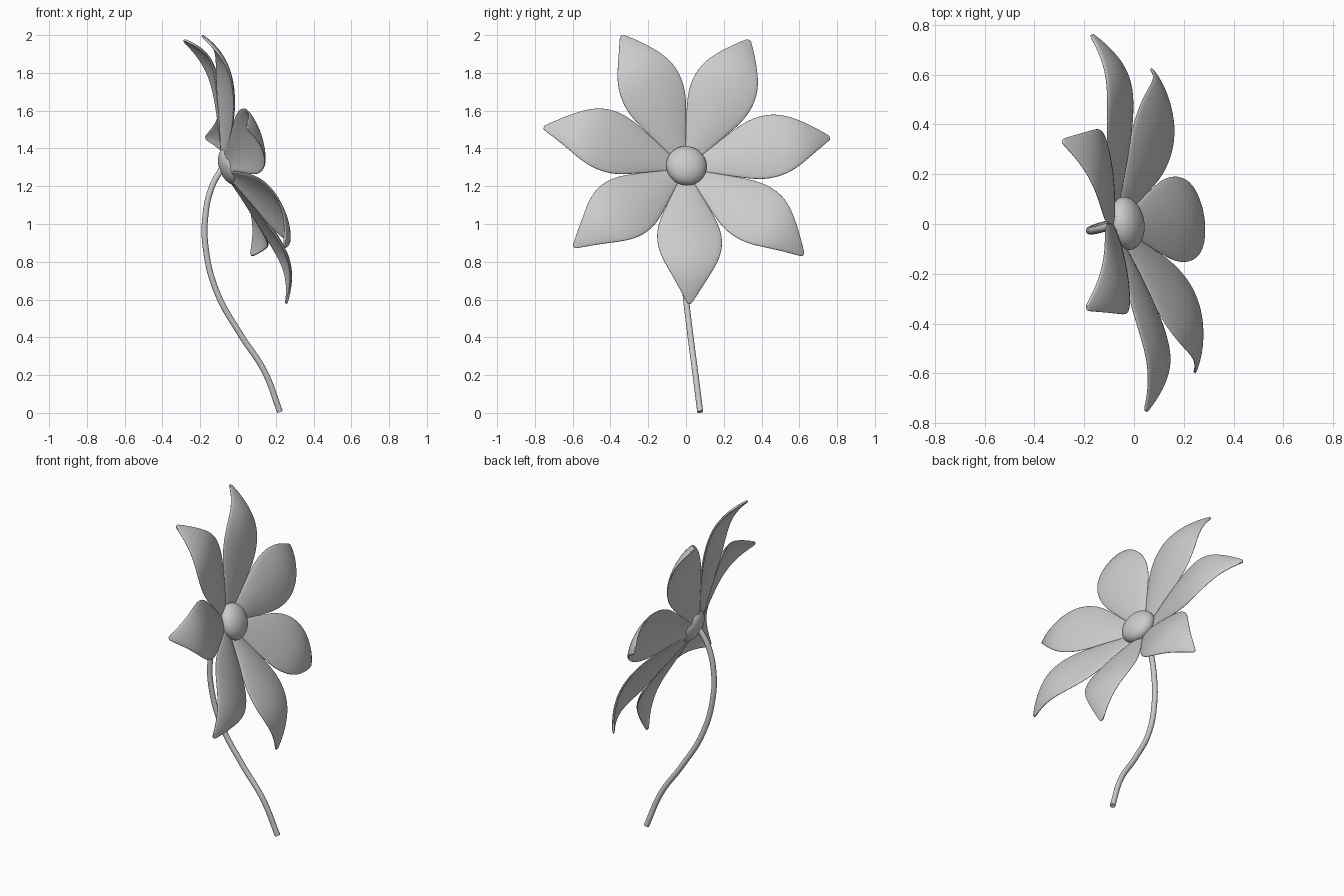
import bpy, bmesh, math
from mathutils import Vector, Matrix

if "Cube" in bpy.data.objects:
    bpy.data.objects.remove(bpy.data.objects["Cube"])

# Flower head frame: it faces mostly +x, tilted up a little
base = Vector((-0.083, -0.006, 1.29))
normal = Vector((0.933, 0.146, 0.330)).normalized()
down = Vector((0.27, 0.02, 0.59)) - base
down = (down - normal * down.dot(normal)).normalized()
side = normal.cross(down)
frame = Matrix((down, side, normal)).transposed().to_4x4()
frame.translation = base

# Petal profile: distance from the centre, half width, arch height
PROFILE = [(0.00, 0.008, 0.000), (0.10, 0.050, 0.040), (0.20, 0.098, 0.080),
           (0.30, 0.145, 0.115), (0.37, 0.170, 0.137), (0.44, 0.178, 0.156),
           (0.51, 0.170, 0.169), (0.58, 0.142, 0.172), (0.65, 0.099, 0.158),
           (0.72, 0.054, 0.127), (0.77, 0.020, 0.094), (0.785, 0.007, 0.084)]
COLS = 6


def smooth(obj):
    for p in obj.data.polygons:
        p.use_smooth = True


def make_petal(name, angle):
    bm = bmesh.new()
    rows = []
    for r, w, h in PROFILE:
        row = []
        for j in range(COLS + 1):
            t = 2 * j / COLS - 1
            droop = 0.028 * (w / 0.178) * t * t
            row.append(bm.verts.new((r, w * t, h - droop)))
        rows.append(row)
    for a, b in zip(rows, rows[1:]):
        for j in range(COLS):
            bm.faces.new((a[j], b[j], b[j + 1], a[j + 1]))
    mesh = bpy.data.meshes.new(name)
    bm.to_mesh(mesh)
    bm.free()
    obj = bpy.data.objects.new(name, mesh)
    bpy.context.collection.objects.link(obj)
    obj.matrix_world = frame @ Matrix.Rotation(angle, 4, 'Z')
    thick = obj.modifiers.new("thickness", 'SOLIDIFY')
    thick.thickness = 0.012
    thick.offset = 0
    sub = obj.modifiers.new("smooth", 'SUBSURF')
    sub.levels = sub.render_levels = 2
    smooth(obj)


# Seven petals around the centre
for i in range(7):
    make_petal(f"petal_{i + 1}", i * math.tau / 7)

# Flattened dome in the middle
bpy.ops.mesh.primitive_uv_sphere_add(segments=40, ring_count=20, radius=1)
centre = bpy.context.object
centre.name = "flower_centre"
centre.matrix_world = (frame @ Matrix.Translation((0, 0, 0.055))
                       @ Matrix.Diagonal((0.108, 0.108, 0.068, 1)))
smooth(centre)

# Curved stem
path = [(0.222, 0.075, 0.006), (0.14, 0.048, 0.22), (0.01, 0.022, 0.42),
        (-0.11, -0.003, 0.635), (-0.17, -0.022, 0.865), (-0.172, -0.027, 1.05),
        (-0.137, -0.02, 1.20), (-0.082, -0.006, 1.30)]
curve = bpy.data.curves.new("stem", 'CURVE')
curve.dimensions = '3D'
curve.bevel_depth = 0.016
curve.bevel_resolution = 4
curve.use_fill_caps = True
spline = curve.splines.new('BEZIER')
spline.bezier_points.add(len(path) - 1)
for point, co in zip(spline.bezier_points, path):
    point.co = co
    point.handle_left_type = point.handle_right_type = 'AUTO'
stem = bpy.data.objects.new("stem", curve)
bpy.context.collection.objects.link(stem)
